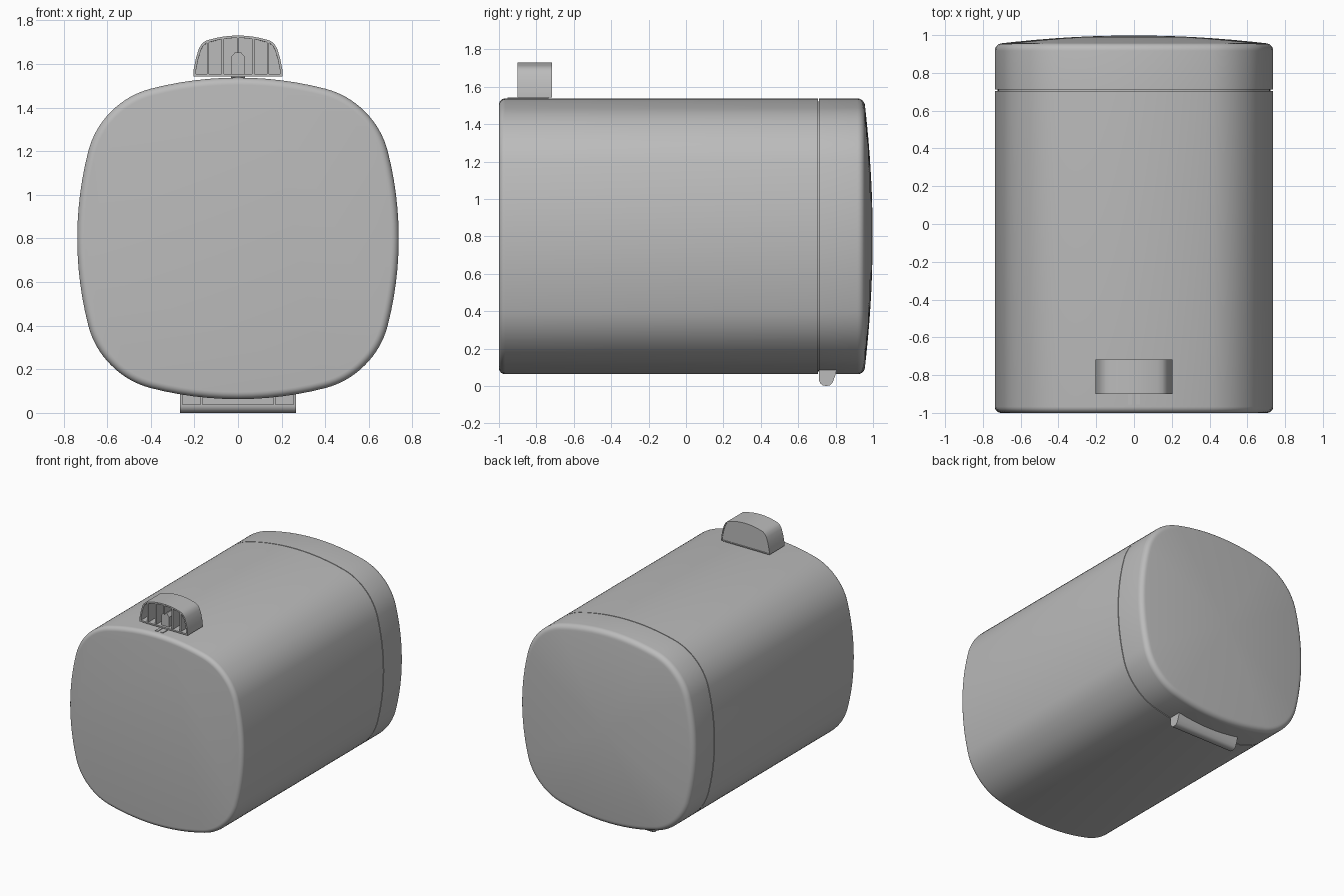
import bpy, bmesh, math
from mathutils import Vector

if "Cube" in bpy.data.objects:
    bpy.data.objects.remove(bpy.data.objects["Cube"])

grey = bpy.data.materials.new("grey plastic")
grey.diffuse_color = (0.5, 0.5, 0.5, 1)
grey.use_nodes = True
grey.node_tree.nodes["Principled BSDF"].inputs["Base Color"].default_value = grey.diffuse_color
CZ, HALF = 0.80, 0.737          # centre height and half size of the bin section


def finish(bm, name, angle=30):
    bmesh.ops.recalc_face_normals(bm, faces=bm.faces)
    me = bpy.data.meshes.new(name)
    bm.to_mesh(me)
    bm.free()
    ob = bpy.data.objects.new(name, me)
    bpy.context.collection.objects.link(ob)
    me.materials.append(grey)
    bpy.ops.object.select_all(action='DESELECT')
    ob.select_set(True)
    bpy.context.view_layer.objects.active = ob
    bpy.ops.object.shade_smooth_by_angle(angle=math.radians(angle))
    return ob


def section(inset):
    """Bulged square: four shallow side arcs joined by tight corner arcs."""
    R, r, a = 1.6, 0.39, math.radians(14.5)
    c = HALF - R
    k = (R - r) * math.sin(a)
    h = c + (R - r) * math.cos(a)
    d = (k + h) / 2                         # corner arc centre on the diagonal
    pts = []
    for q in range(4):
        rot = q * math.pi / 2
        quarter = [(c + (R - inset) * math.cos(t), (R - inset) * math.sin(t))
                   for t in [a * (i / 6 - 1) for i in range(1, 12)]]
        for i in range(17):
            t = a + (math.pi / 2 - 2 * a) * i / 16
            quarter.append((h + (r - inset) * math.cos(t), k + (r - inset) * math.sin(t))
                           if i < 8 else
                           (k + (r - inset) * math.cos(t), h + (r - inset) * math.sin(t))
                           if i > 8 else
                           (d + (r - inset) * math.cos(t), d + (r - inset) * math.sin(t)))
        pts += [(x * math.cos(rot) - z * math.sin(rot),
                 x * math.sin(rot) + z * math.cos(rot)) for x, z in quarter]
    return pts


def loft(name, rings):
    """rings: (y, inset, scale) sections joined along y and capped."""
    bm = bmesh.new()
    loops = [[bm.verts.new((x * s, y, CZ + z * s)) for x, z in section(i)]
             for y, i, s in rings]
    for A, B in zip(loops, loops[1:]):
        for j in range(len(A)):
            bm.faces.new((A[j - 1], A[j], B[j], B[j - 1]))
    bm.faces.new(loops[0])
    bm.faces.new(loops[-1])
    return finish(bm, name)


def prism(pts, axis, lo, hi):
    """Extrude a closed profile along x (points y,z) or y (points x,z)."""
    bm = bmesh.new()
    put = (lambda p, t: (t, *p)) if axis == 'x' else (lambda p, t: (p[0], t, p[1]))
    A = [bm.verts.new(put(p, lo)) for p in pts]
    B = [bm.verts.new(put(p, hi)) for p in pts]
    for j in range(len(A)):
        bm.faces.new((A[j - 1], A[j], B[j], B[j - 1]))
    bm.faces.new(A)
    bm.faces.new(B)
    bmesh.ops.recalc_face_normals(bm, faces=bm.faces)
    return bm


def pocket(bm, direction, rim, depth):
    """Sink the largest face that looks along the given direction."""
    bm.normal_update()
    face = max((f for f in bm.faces if f.normal.dot(Vector(direction)) > 0.99),
               key=lambda f: f.calc_area())
    bmesh.ops.inset_region(bm, faces=[face], thickness=rim, use_even_offset=True)
    bmesh.ops.inset_region(bm, faces=[face], thickness=0.0005, depth=-depth)


def box(name, x0, x1, y0, y1, z0, z1):
    return finish(prism([(x0, z0), (x1, z0), (x1, z1), (x0, z1)], 'y', y0, y1), name)


def fillet(y, r, sign):
    """Quarter round rings; sign -1 rises from the cap, +1 falls to it."""
    steps = [math.pi / 2 * i / 6 for i in range(7)]
    rings = [(y + sign * r * math.sin(t), r * (1 - math.cos(t)), 1) for t in steps]
    return rings if sign > 0 else rings[::-1]


# Bin body, inner neck in the seam, and domed lid
loft("bin_body", fillet(-0.967, 0.033, -1) + [(0.705, 0, 1)])
loft("seam_neck", [(0.69, 0.015, 1), (0.725, 0.015, 1)])
dome = [(0.957 + 0.041 * (1 - s * s), 0.04, s)
        for s in (0.98, 0.9, 0.75, 0.6, 0.45, 0.3, 0.15, 0.04)]
loft("lid", [(0.711, 0, 1)] + fillet(0.917, 0.04, 1) + dome)

# Pedal: arched block, hollow at the front, slightly recessed behind
def arch(x):
    return 1.73 - 1.1 * x * x


top = [(x, arch(x)) for x in [0.15 - 0.3 * i / 12 for i in range(13)]]
side = [(0.204, 1.543), (0.203, 1.575), (0.192, 1.63), (0.180, 1.668), (0.168, 1.690)]
pedal = prism(side + top + [(-x, z) for x, z in reversed(side)], 'y', -0.90, -0.717)
pocket(pedal, (0, -1, 0), 0.011, 0.16)
pocket(pedal, (0, 1, 0), 0.008, 0.004)
finish(pedal, "pedal")

# Pedal ribs
for i, x in enumerate((-0.137, -0.07, 0.0, 0.07, 0.137)):
    z0 = 1.65 if x == 0 else 1.548
    box(f"pedal_rib_{i}", x - 0.005, x + 0.005, -0.895, -0.735, z0, arch(abs(x) + 0.005) - 0.005)

# Pointed pedal arm inside the hollow, and its slot surround on the body
arm = [(-0.033, 1.53), (0.033, 1.53), (0.033, 1.63), (0.012, 1.655), (-0.012, 1.655), (-0.033, 1.63)]
finish(prism(arm, 'y', -0.88, -0.735), "pedal_arm")
for s in (-1, 1):
    box(f"arm_slot_edge_{'left' if s < 0 else 'right'}",
        s * 0.022 - 0.011, s * 0.022 + 0.011, -0.955, -0.88, 1.525, 1.541)

# Hinge bar under the lid, hollow towards the body, with two dividers
bar = [(0.712, 0.10), (0.712, 0.028), (0.718, 0.014), (0.73, 0.004), (0.75, 0.0), (0.77, 0.004),
       (0.783, 0.016), (0.792, 0.04), (0.80, 0.062), (0.808, 0.10)]
hinge = prism(bar, 'x', -0.265, 0.265)
pocket(hinge, (0, -1, 0), 0.01, 0.04)
finish(hinge, "hinge_bar", 40)
for s in (-1, 1):
    box(f"hinge_divider_{'left' if s < 0 else 'right'}",
        s * 0.168 - 0.005, s * 0.168 + 0.005, 0.713, 0.76, 0.03, 0.095)
